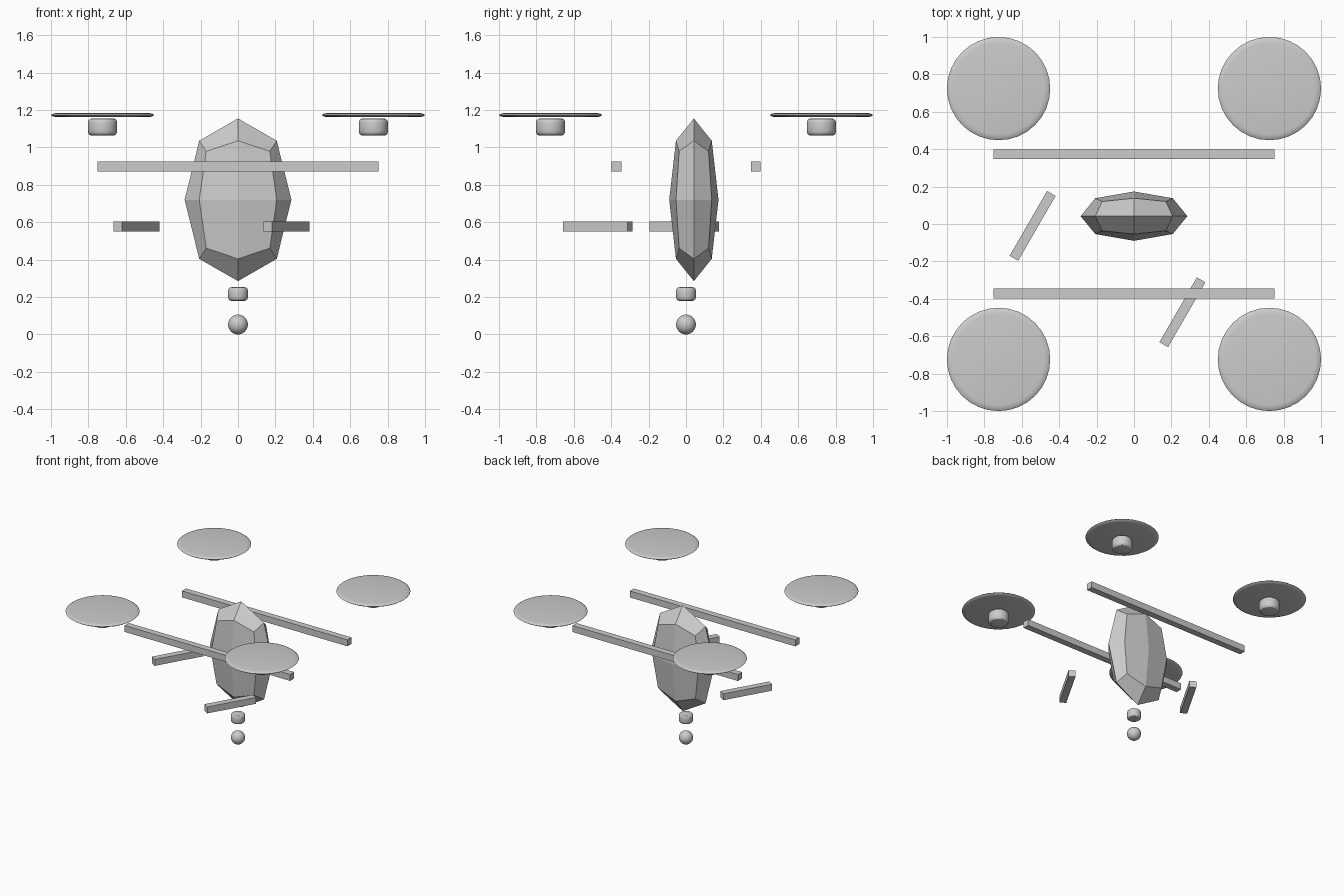
import bpy, math

if "Cube" in bpy.data.objects:
    bpy.data.objects.remove(bpy.data.objects["Cube"])


def box(name, center, size, angle=0.0):
    bpy.ops.mesh.primitive_cube_add(size=1, location=center, rotation=(0, 0, angle))
    ob = bpy.context.object
    ob.name = name
    ob.scale = size
    return ob


def turned(name, center, profile, sides=32):
    """Closed solid of revolution from (radius, z) rings, bottom to top."""
    verts, faces = [], []
    for r, z in profile:
        for i in range(sides):
            a = 2 * math.pi * i / sides
            verts.append((r * math.cos(a), r * math.sin(a), z))
    for k in range(len(profile) - 1):
        for i in range(sides):
            j = (i + 1) % sides
            faces.append((k * sides + i, k * sides + j,
                          (k + 1) * sides + j, (k + 1) * sides + i))
    last = (len(profile) - 1) * sides
    faces.append(tuple(reversed(range(sides))))
    faces.append(tuple(range(last, last + sides)))
    me = bpy.data.meshes.new(name)
    me.from_pydata(verts, [], faces)
    ob = bpy.data.objects.new(name, me)
    bpy.context.collection.objects.link(ob)
    ob.location = center
    bpy.ops.object.select_all(action='DESELECT')
    ob.select_set(True)
    bpy.context.view_layer.objects.active = ob
    bpy.ops.object.shade_smooth_by_angle(angle=math.radians(30))
    return ob


def rounded(r, h, b, steps=3):
    """Profile of a cylinder with rounded rims."""
    arc = [(r - b + b * math.sin(t), h / 2 - b + b * math.cos(t))
           for t in (math.pi / 2 * i / steps for i in range(steps + 1))]
    return [(x, -z) for x, z in arc] + list(reversed(arc))


# faceted body: once-subdivided stretched cube
body = box("body", (0, 0.042, 0.72), (0.68, 0.314, 1.036))
body.modifiers.new("facets", 'SUBSURF').levels = 1
body.modifiers["facets"].render_levels = 1

# cross bars
for label, y in (("front", -0.371), ("back", 0.373)):
    box(label + "_arm", (0, y, 0.897), (1.504, 0.053, 0.053))

# slanted skids
for label, x, y in (("left", -0.542, -0.01), ("right", 0.259, -0.472)):
    box(label + "_skid", (x, y, 0.577), (0.40, 0.053, 0.053), math.radians(60))

# motors and rotor discs at the four corners
for sx, lx in ((-1, "left"), (1, "right")):
    for sy, ly in ((-1, "front"), (1, "back")):
        x, y = 0.724 * sx, 0.724 * sy
        turned(f"{ly}_{lx}_motor", (x, y, 1.109), rounded(0.078, 0.092, 0.022))
        turned(f"{ly}_{lx}_rotor", (x, y, 1.173),
               [(0.245, -0.011), (0.265, -0.008), (0.276, 0), (0.265, 0.008), (0.245, 0.011)])

# camera mount and ball
turned("camera_mount", (0, 0, 0.216), rounded(0.053, 0.073, 0.018))
bpy.ops.mesh.primitive_uv_sphere_add(segments=32, ring_count=16, radius=0.053,
                                     location=(0, 0, 0.053))
bpy.context.object.name = "camera_ball"
bpy.ops.object.shade_smooth()
